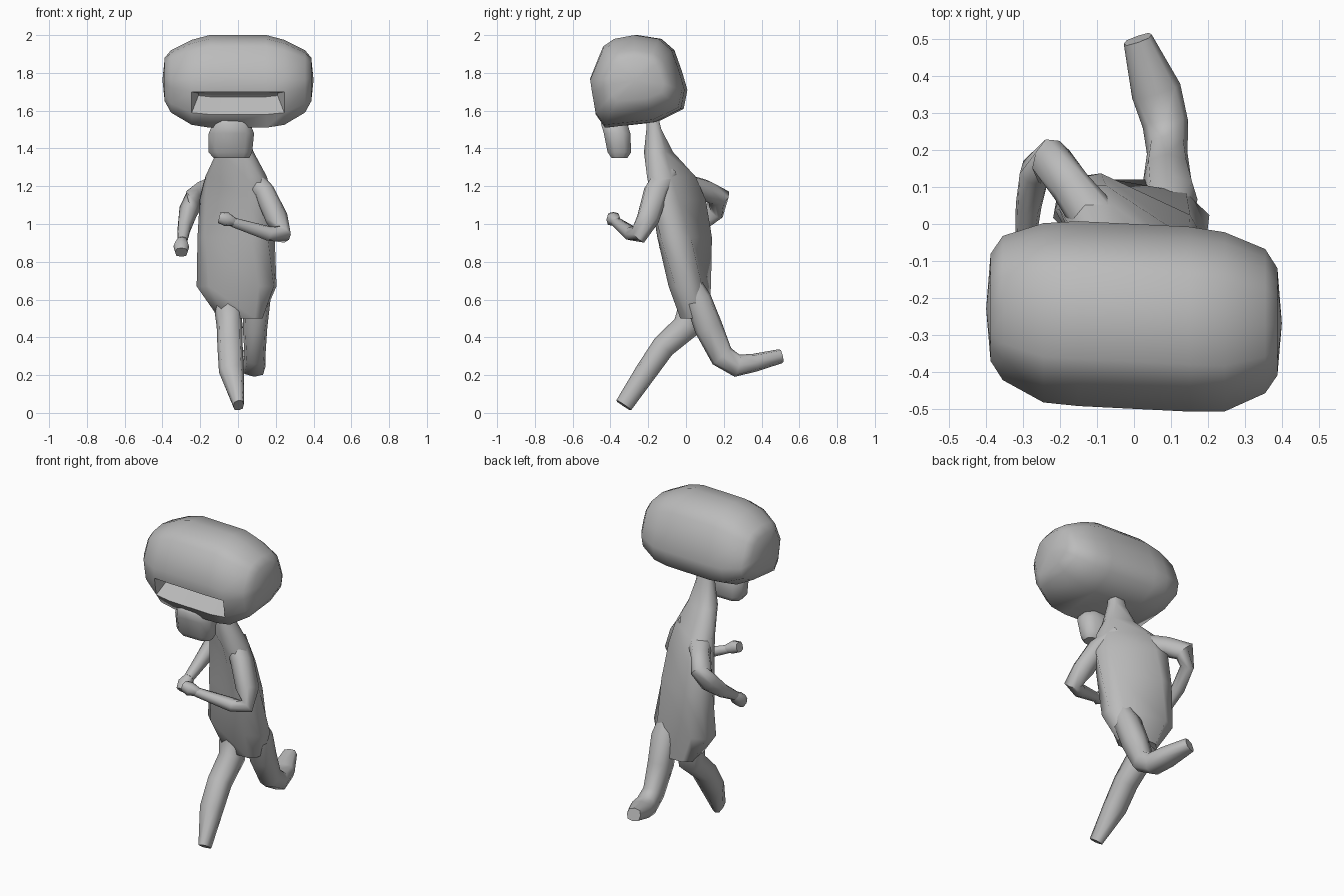
import bpy
import bmesh
from math import radians, cos, sin, pi, copysign
from mathutils import Vector, Matrix

cube = bpy.data.objects.get("Cube")
if cube:
    bpy.data.objects.remove(cube, do_unlink=True)

grey = bpy.data.materials.new("plain grey")
grey.use_nodes = True
colour = (0.5, 0.5, 0.5, 1)
grey.diffuse_color = colour
grey.node_tree.nodes["Principled BSDF"].inputs["Base Color"].default_value = colour


def finish(name, bm, angle=50):
    bmesh.ops.recalc_face_normals(bm, faces=bm.faces)
    mesh = bpy.data.meshes.new(name)
    bm.to_mesh(mesh)
    bm.free()
    mesh.materials.append(grey)
    obj = bpy.data.objects.new(name, mesh)
    bpy.context.collection.objects.link(obj)
    bpy.ops.object.select_all(action='DESELECT')
    obj.select_set(True)
    bpy.context.view_layer.objects.active = obj
    bpy.ops.object.shade_smooth_by_angle(angle=radians(angle))
    return obj


def loft(rings):
    """Skin a list of equal rings and cap both ends."""
    bm = bmesh.new()
    rows = [[bm.verts.new(p) for p in ring] for ring in rings]
    n = len(rows[0])
    strips = []
    for a, b in zip(rows, rows[1:]):
        strips.append([bm.faces.new((a[i], a[(i + 1) % n], b[(i + 1) % n], b[i]))
                       for i in range(n)])
    caps = [bm.faces.new(rows[0]), bm.faces.new(rows[-1])]
    return bm, strips, caps


def slab(z, x0, x1, y0, y1, yaw=0):
    """Horizontal ring: a rectangle with chamfered corners."""
    centre = Vector(((x0 + x1) / 2, (y0 + y1) / 2, z))
    turn = Matrix.Rotation(radians(yaw), 3, 'Z')
    w, d = (x1 - x0) / 2, (y1 - y0) / 2
    corners = [(1, .45), (.65, 1), (-.65, 1), (-1, .45),
               (-1, -.45), (-.65, -1), (.65, -1), (1, -.45)]
    return [centre + turn @ Vector((w * u, d * v, 0)) for u, v in corners]


def limb(name, ref, path, sides=8):
    """Boxy tube through (x, y, z, half width along ref, half width across it)."""
    def box(v):
        return copysign(abs(v) ** .7, v) if abs(v) > .001 else 0

    pts = [Vector(p[:3]) for p in path]
    rings = []
    for i, (x, y, z, ra, rb) in enumerate(path):
        t = Vector()
        if i > 0:
            t += (pts[i] - pts[i - 1]).normalized()
        if i < len(pts) - 1:
            t += (pts[i + 1] - pts[i]).normalized()
        t.normalize()
        a = Vector(ref)
        a = (a - t * a.dot(t)).normalized()
        b = t.cross(a)
        angles = [2 * pi * k / sides for k in range(sides)]
        rings.append([pts[i] + a * ra * box(cos(q)) + b * rb * box(sin(q)) for q in angles])
    return finish(name, loft(rings)[0], 65)


# Head: wide rounded block, side-view profile scaled at stations along x
profile = [(-.48, 1.58), (-.5, 1.7), (-.51, 1.77), (-.44, 1.94), (-.38, 1.98), (-.27, 2),
           (-.14, 1.98), (-.07, 1.92), (-.03, 1.81), (0, 1.71), (-.02, 1.61), (-.16, 1.54),
           (-.43, 1.51)]
half = [(.388, -.39, -.1, 1.65, 1.88), (.355, -.44, -.05, 1.59, 1.92),
        (.245, -.495, -.01, 1.525, 1.975), (.15, -.5, 0, 1.51, 2)]
stations = [(-x, *r) for x, *r in half] + half[::-1]
rings = [[(x, y0 + (y + .51) / .51 * (y1 - y0) - .05 * x, z0 + (z - 1.51) / .49 * (z1 - z0))
          for y, z in profile] for x, y0, y1, z0, z1 in stations]
bm, strips, caps = loft(rings)
for cap, side in zip(caps, (-1, 1)):
    hub = bmesh.ops.poke(bm, faces=[cap])["verts"][0]
    hub.co.x = .4 * side
# Mouth: slot in the front of the head with a floor sloping up to the back
mouth = [s[0] for s in strips[2:5]]
bmesh.ops.inset_region(bm, faces=mouth, thickness=.012, use_even_offset=True)
for v in {v for f in mouth for v in f.verts}:
    v.co += Vector((0, .09, .08 if v.co.z < 1.64 else .005))
    v.co.x *= .9
finish("head", bm, 60)

# Drooping snout under the mouth
finish("snout", loft([slab(1.56, -.09, .03, -.44, -.34), slab(1.53, -.135, .065, -.45, -.31),
                      slab(1.48, -.155, .085, -.435, -.295), slab(1.38, -.155, .075, -.415, -.29),
                      slab(1.35, -.13, .06, -.395, -.31)])[0])

# Torso with the tapering neck, twisted at the shoulders
finish("torso", loft([slab(1.58, -.06, .03, -.21, -.15), slab(1.5, -.07, .04, -.21, -.13),
                      slab(1.38, -.11, .08, -.205, -.085, -20),
                      slab(1.25, -.185, .165, -.155, 0, -35),
                      slab(1.13, -.215, .195, -.125, .045, -33),
                      slab(.93, -.215, .195, -.105, .09, -25),
                      slab(.67, -.215, .2, -.07, .11, -10),
                      slab(.5, -.1, .13, -.03, .12)])[0], 65)

# Arms: one bent across the front, the other swung back
limb("left_arm", (0, 1, 0), [
    (.05, -.1, 1.27, .06, .05), (.14, -.16, 1.17, .065, .055), (.205, -.2, 1.03, .06, .06),
    (.235, -.25, .945, .05, .045), (.16, -.29, .95, .036, .038), (-.03, -.37, 1.01, .025, .025)])
limb("left_hand", (0, 1, 0), [
    (-.02, -.365, 1.01, .023, .023), (-.06, -.385, 1.025, .037, .037),
    (-.1, -.385, 1.035, .03, .03)])
limb("right_arm", (0, 0, 1), [
    (-.08, -.02, 1.21, .06, .07), (-.17, .1, 1.18, .055, .055), (-.225, .175, 1.14, .06, .055),
    (-.265, .15, 1.065, .055, .04), (-.285, .05, .98, .04, .035), (-.295, -.06, .91, .027, .027)])
limb("right_hand", (1, 0, 0), [
    (-.295, -.05, .915, .025, .025), (-.3, -.09, .88, .042, .04), (-.3, -.12, .85, .033, .033)])

# Legs: one planted forward, the other kicked back
limb("right_leg", (1, 0, 0), [
    (-.06, .03, .72, .05, .05), (-.055, .03, .58, .075, .065), (-.045, .005, .46, .068, .075),
    (-.042, -.12, .35, .067, .063), (-.035, -.21, .22, .066, .058), (.003, -.33, .04, .028, .047)])
limb("left_leg", (1, 0, 0), [
    (.1, .01, .72, .05, .05), (.1, .065, .6, .072, .07), (.09, .12, .45, .065, .075),
    (.09, .19, .3, .055, .065), (.085, .27, .25, .062, .06), (.06, .36, .265, .068, .048),
    (.01, .5, .3, .04, .038)])
